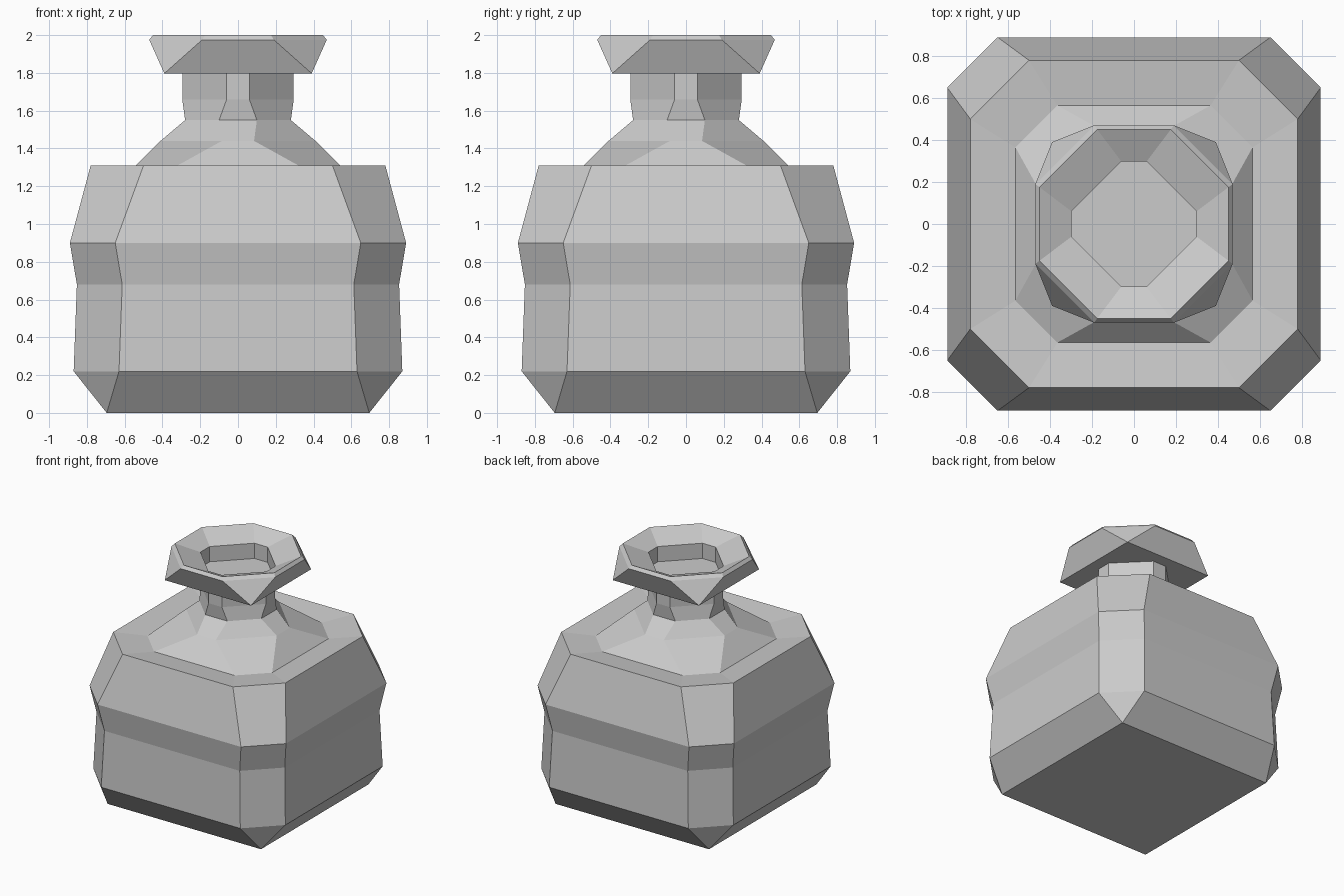
import bpy, bmesh

if "Cube" in bpy.data.objects:
    bpy.data.objects.remove(bpy.data.objects["Cube"])


def ring_loft(name, rings, cap_bottom=False, cap_top=False):
    """Loft chamfered squares; each ring is (half width, corner start, height)."""
    bm = bmesh.new()
    loops = []
    for h, c, z in rings:
        pts = []
        x1, y1, x2, y2 = h, -c, h, c
        for _ in range(4):  # quarter turns
            pts += [(x1, y1, z), (x2, y2, z)]
            x1, y1, x2, y2 = -y1, x1, -y2, x2
        loops.append([bm.verts.new(p) for p in pts])
    for a, b in zip(loops, loops[1:]):
        for i in range(8):
            j = (i + 1) % 8
            bm.faces.new((a[i], a[j], b[j], b[i]))
    if cap_bottom:
        bm.faces.new(loops[0][::-1])
    if cap_top:
        bm.faces.new(loops[-1])
    # square rings (corner == half) collapse to four corners
    bmesh.ops.remove_doubles(bm, verts=bm.verts[:], dist=0.0005)
    mesh = bpy.data.meshes.new(name)
    bm.to_mesh(mesh)
    bm.free()
    obj = bpy.data.objects.new(name, mesh)
    bpy.context.collection.objects.link(obj)
    return obj


# Jar body with a square foot, waist and slightly dished top
ring_loft("jar_body", [
    (0.695, 0.695, 0.0), (0.87, 0.63, 0.22), (0.853, 0.613, 0.68),
    (0.89, 0.65, 0.90), (0.78, 0.50, 1.31), (0.565, 0.365, 1.285),
], cap_bottom=True)

# Shoulder rising into the narrow neck
ring_loft("shoulder_and_neck", [
    (0.565, 0.365, 1.285), (0.41, 0.085, 1.44), (0.28, 0.10, 1.55),
    (0.295, 0.06, 1.66), (0.295, 0.06, 1.797),
])

# Flared lip with funnel mouth and closed well
ring_loft("lip", [
    (0.295, 0.06, 1.797), (0.39, 0.39, 1.797), (0.47, 0.19, 1.975),
    (0.45, 0.175, 2.0), (0.298, 0.06, 1.925), (0.298, 0.06, 1.80),
], cap_top=True)
